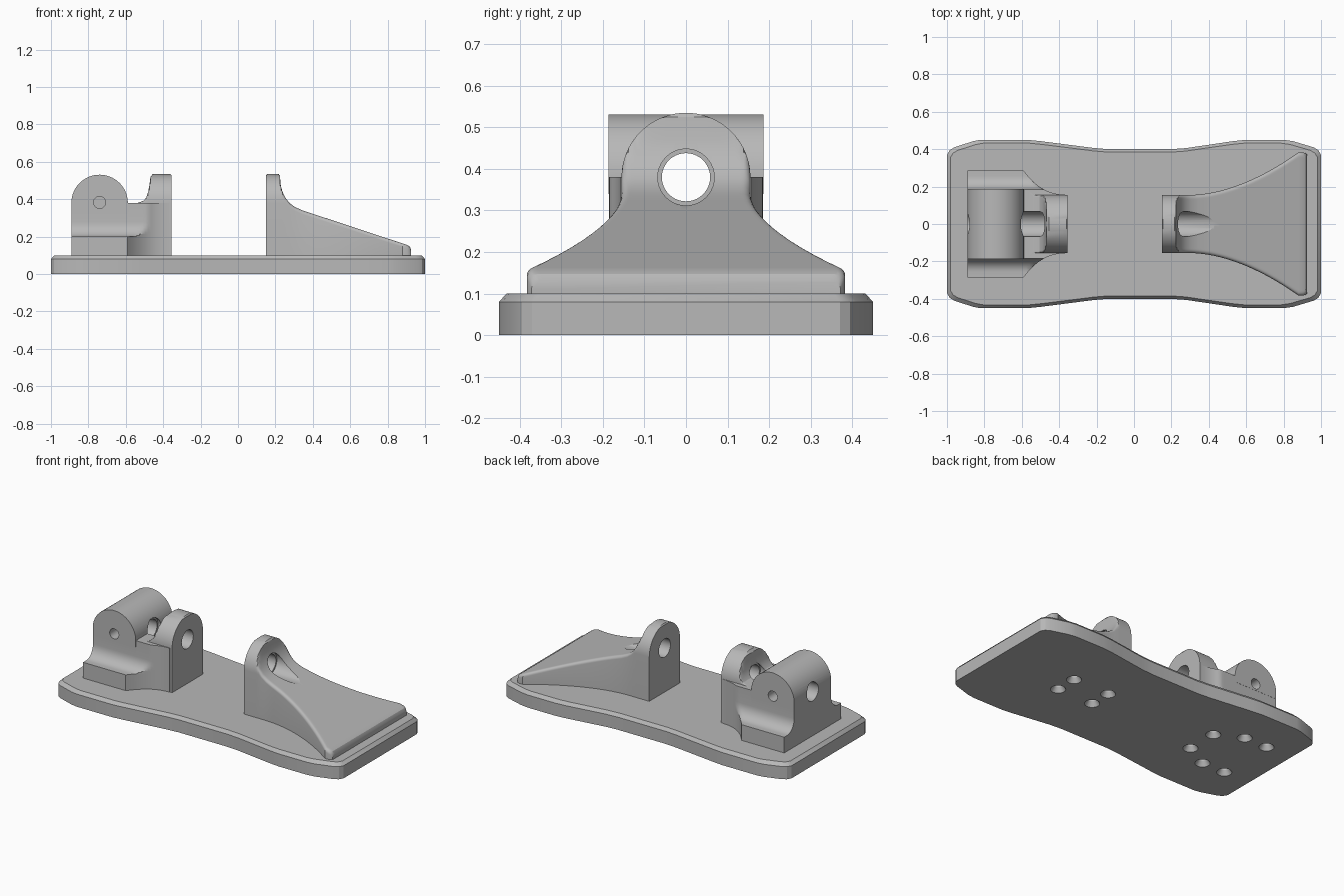
import bpy, bmesh, math
from math import sin, cos, pi, sqrt

cube = bpy.data.objects.get("Cube")
if cube:
    bpy.data.objects.remove(cube, do_unlink=True)

grey = bpy.data.materials.new("plain grey")
grey.use_nodes = True
grey.diffuse_color = (0.48, 0.48, 0.48, 1)
grey.node_tree.nodes["Principled BSDF"].inputs["Base Color"].default_value = (0.48, 0.48, 0.48, 1)

AXIS_Z = 0.38   # height of the shared bore axis
EAR_R = 0.155   # radius of the rounded ears


def lerp(points, x):
    """Piecewise linear value through (x, value) points."""
    for (x0, v0), (x1, v1) in zip(points, points[1:]):
        if x <= x1:
            return v0 + (v1 - v0) * max(0, x - x0) / (x1 - x0)
    return points[-1][1]


def loft(name, rings):
    """Skin closed rings of equal length and cap both ends."""
    bm = bmesh.new()
    rows = [[bm.verts.new(p) for p in ring] for ring in rings]
    n = len(rows[0])
    for a, b in zip(rows, rows[1:]):
        for i in range(n):
            j = (i + 1) % n
            bm.faces.new((a[i], a[j], b[j], b[i]))
    bm.faces.new(rows[0])
    bm.faces.new(rows[-1])
    bmesh.ops.remove_doubles(bm, verts=bm.verts, dist=0.0003)
    bmesh.ops.recalc_face_normals(bm, faces=bm.faces)
    mesh = bpy.data.meshes.new(name)
    bm.to_mesh(mesh)
    bm.free()
    mesh.materials.append(grey)
    obj = bpy.data.objects.new(name, mesh)
    bpy.context.collection.objects.link(obj)
    return obj


def combine(obj, other, operation):
    """Apply a boolean and discard the second object."""
    other.hide_render = True
    mod = obj.modifiers.new("combine", 'BOOLEAN')
    mod.operation, mod.solver, mod.object = operation, 'EXACT', other
    bpy.context.view_layer.objects.active = obj
    bpy.ops.object.modifier_apply(modifier=mod.name)
    bpy.data.objects.remove(other, do_unlink=True)


def drill(obj, axis, a, b, u, v, r, r_end=None):
    """Cut a round hole from a to b along an axis; u, v are the other two coordinates."""
    rings = []
    for t, rad in ((a, r), (b, r if r_end is None else r_end)):
        ring = []
        for i in range(40):
            p = u + rad * cos(i * pi / 20), v + rad * sin(i * pi / 20)
            ring.append({'x': (t, *p), 'y': (p[0], t, p[1]), 'z': (*p, t)}[axis])
        rings.append(ring)
    combine(obj, loft("hole_cutter", rings), 'DIFFERENCE')


def ridge(name, xs, width, height, edge):
    """Solid swept along x: vertical sides, rounded ear on top, softened upper edges."""
    rings = []
    for x in xs:
        w, h = width(x), height(x)
        ring = [(x, -w, 0.09)]
        for i in range(41):
            y = w * sin(pi * (i / 40 - 0.5))
            lip = max(0, edge - (w - abs(y)))
            soft = h - (edge - sqrt(max(0, edge ** 2 - lip ** 2)))
            arch = AXIS_Z + sqrt(max(0, EAR_R ** 2 - y ** 2))
            ring.append((x, y, min(soft, arch)))
        rings.append(ring + [(x, w, 0.09)])
    return loft(name, rings)


def smooth(obj):
    bpy.ops.object.select_all(action='DESELECT')
    obj.select_set(True)
    bpy.context.view_layer.objects.active = obj
    bpy.ops.object.shade_smooth_by_angle(angle=math.radians(28))


# Waisted base plate with a chamfered top edge
side = [(-1, .37), (-.985, .395), (-.96, .41), (-.86, .443), (-.82, .45), (-.57, .45), (-.5, .443),
        (-.22, .407), (-.14, .4), (.2, .4), (.28, .406), (.53, .443), (.6, .45), (.8, .45),
        (.85, .443), (.96, .41), (.985, .395), (1, .37)]
outline = side + [(x, -y) for x, y in reversed(side)]
base = loft("base_plate", [[(x * sx, y * sy, z) for x, y in outline]
                           for z, sx, sy in ((0, 1, 1), (.08, 1, 1), (.1, .982, .96))])

# Countersunk screw holes underneath
for x, y in ((.25, .07), (.5, .07), (-.5, .1), (-.66, .185), (-.82, .185)):
    for s in (1, -1):
        drill(base, 'z', -.003, .03, x, s * y, .045, .025)
        drill(base, 'z', .02, .085, x, s * y, .025)
smooth(base)

# Sloping bracket, flaring towards the end of the plate
slope = [(.15, .527), (.156, .535), (.217, .535), (.224, .525), (.229, .47), (.238, .44), (.252, .41),
         (.275, .38), (.305, .358), (.345, .34), (.4, .322), (.905, .155), (.918, .147), (.926, .13)]


def flare(x):
    if x <= .88:
        return .155 + .228 * (max(0, x - .3) / .58) ** 1.8
    return lerp([(.88, .383), (.91, .383), (.926, .372)], x)


xs = sorted([p[0] for p in slope] + [.4 + .03 * i for i in range(1, 17)])
bracket = ridge("sloping_bracket", xs, flare, lambda x: lerp(slope, x), .02)
drill(bracket, 'x', 0, 1.2, 0, AXIS_Z, .058)
drill(bracket, 'x', .226, .8, 0, AXIS_Z, .068)
smooth(bracket)

# Clevis body: flanged foot with a fillet up to a narrower block
plan = [(-.89, .285), (-.59, .285)]
for i in range(1, 15):
    x = -.59 + .22 * i / 14
    plan.append((x, .157 + .128 * ((-.36 - x) / .23) ** 2.4))
levels = [(.09, .285), (.2, .285)]
levels += [(.28 - .08 * cos(i * pi / 16), .255 - .07 * sin(i * pi / 16)) for i in range(9)]
levels.append((AXIS_Z, .185))
rings = []
for z, limit in levels:
    half = [(x, min(w, limit), z) for x, w in plan]
    rings.append(half + [(x, -y, z) for x, y, z in reversed(half)])
clevis = loft("clevis", rings)

# Round knuckle across the clevis
arc = [(-.74 + .151 * cos(i * pi / 32), AXIS_Z + .151 * sin(i * pi / 32)) for i in range(33)]
arc += [(-.891, .34), (-.589, .34)]
combine(clevis, loft("knuckle", [[(x, y, z) for x, z in arc] for y in (-.186, .186)]), 'UNION')

# Upright ear facing the bracket
rise = [(-.56, .374), (-.53, .382), (-.505, .392), (-.49, .41), (-.48, .44), (-.473, .48),
        (-.468, .52), (-.455, .535), (-.361, .535), (-.355, .527)]
ear = ridge("clevis_ear", [p[0] for p in rise], lambda x: EAR_R, lambda x: lerp(rise, x), .006)
combine(clevis, ear, 'UNION')

# Main bore, wider channel between knuckle and ear, blind pin holes
drill(clevis, 'x', -1.1, -.2, 0, AXIS_Z, .058)
drill(clevis, 'x', -.61, -.475, 0, AXIS_Z, .068)
for s in (1, -1):
    drill(clevis, 'y', s * .25, s * .1, -.74, AXIS_Z + .003, .032)
smooth(clevis)
